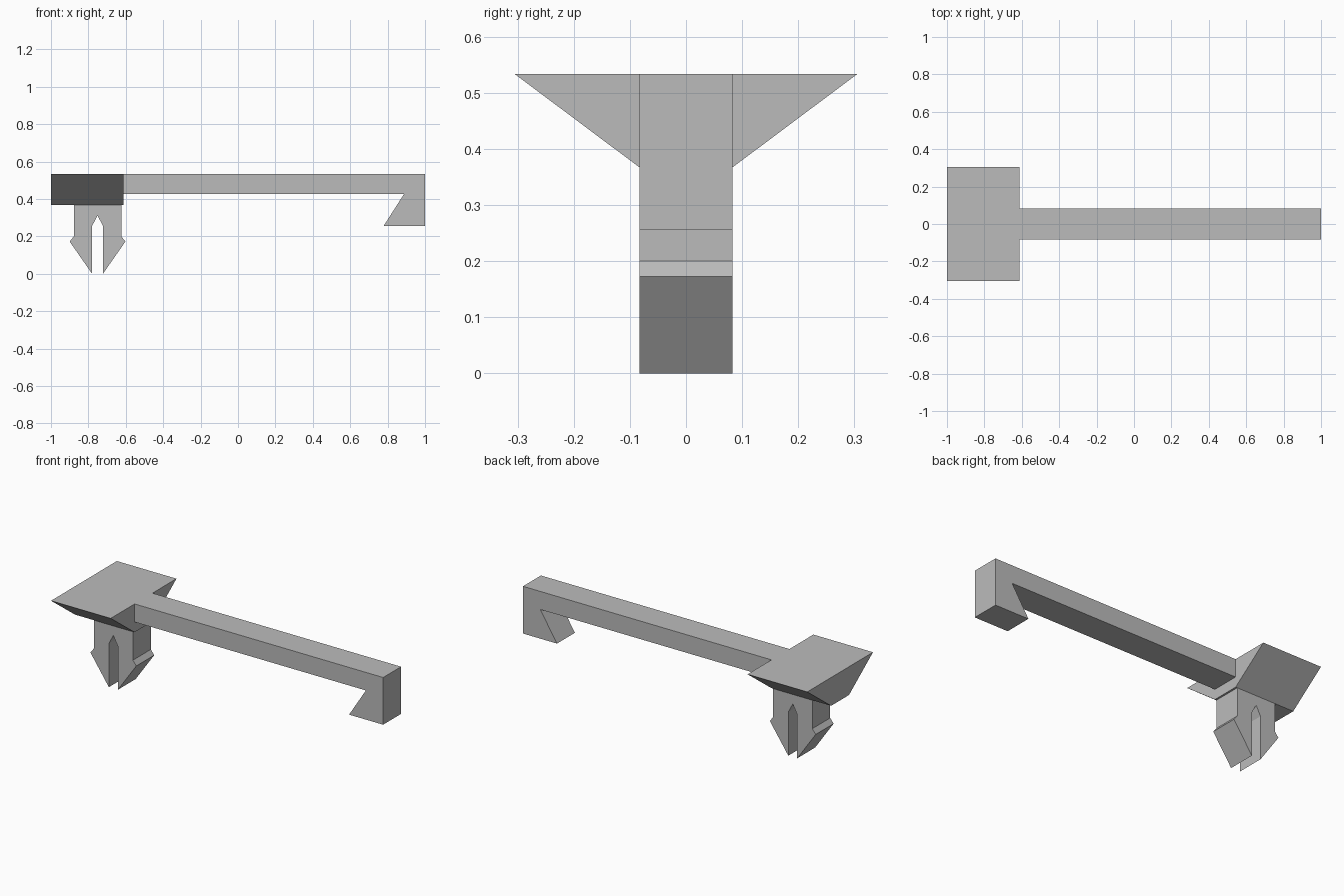
import bpy
import bmesh
from mathutils import Vector

cube = bpy.data.objects.get("Cube")
if cube:
    bpy.data.objects.remove(cube, do_unlink=True)

grey = bpy.data.materials.new("plain_grey")
grey.use_nodes = True
colour = (0.5, 0.5, 0.5, 1)
grey.diffuse_color = colour
grey.node_tree.nodes["Principled BSDF"].inputs["Base Color"].default_value = colour

HALF = 0.083                      # half width of bar and clip
TOP, HEAD_BASE, HEAD_END = 0.533, 0.367, -0.613


def prism(name, points, sweep):
    """Extrude a closed outline along the sweep vector."""
    bm = bmesh.new()
    face = bm.faces.new([bm.verts.new(p) for p in points])
    out = bmesh.ops.extrude_face_region(bm, geom=[face], use_keep_orig=True)
    moved = [v for v in out["geom"] if isinstance(v, bmesh.types.BMVert)]
    bmesh.ops.translate(bm, verts=moved, vec=Vector(sweep))
    bmesh.ops.recalc_face_normals(bm, faces=bm.faces)
    mesh = bpy.data.meshes.new(name)
    bm.to_mesh(mesh)
    bm.free()
    mesh.materials.append(grey)
    obj = bpy.data.objects.new(name, mesh)
    bpy.context.collection.objects.link(obj)
    return obj


def side_profile(name, outline):
    return prism(name, [(x, -HALF, z) for x, z in outline], (0, 2 * HALF, 0))


# Flared head, swept along x
half_head = [(0.305, TOP), (HALF, HEAD_BASE)]
head = half_head + [(-y, z) for y, z in reversed(half_head)]
prism("flared_head", [(-1, y, z) for y, z in head], (HEAD_END + 1, 0, 0))

# Long arm ending in an undercut hook
side_profile("arm_with_hook", [
    (HEAD_END, TOP), (1, TOP), (1, 0.256), (0.779, 0.256),
    (0.888, 0.427), (HEAD_END, 0.427)])

# Split barbed clip, mirrored about its own centre line
CLIP_X = -0.751
half_clip = [(0.127, HEAD_BASE), (0.127, 0.2), (0.149, 0.172),
             (0.029, 0), (0.029, 0.256)]
clip = half_clip + [(0, 0.311)] + [(-x, z) for x, z in reversed(half_clip)]
side_profile("split_clip", [(CLIP_X + x, z) for x, z in clip])
